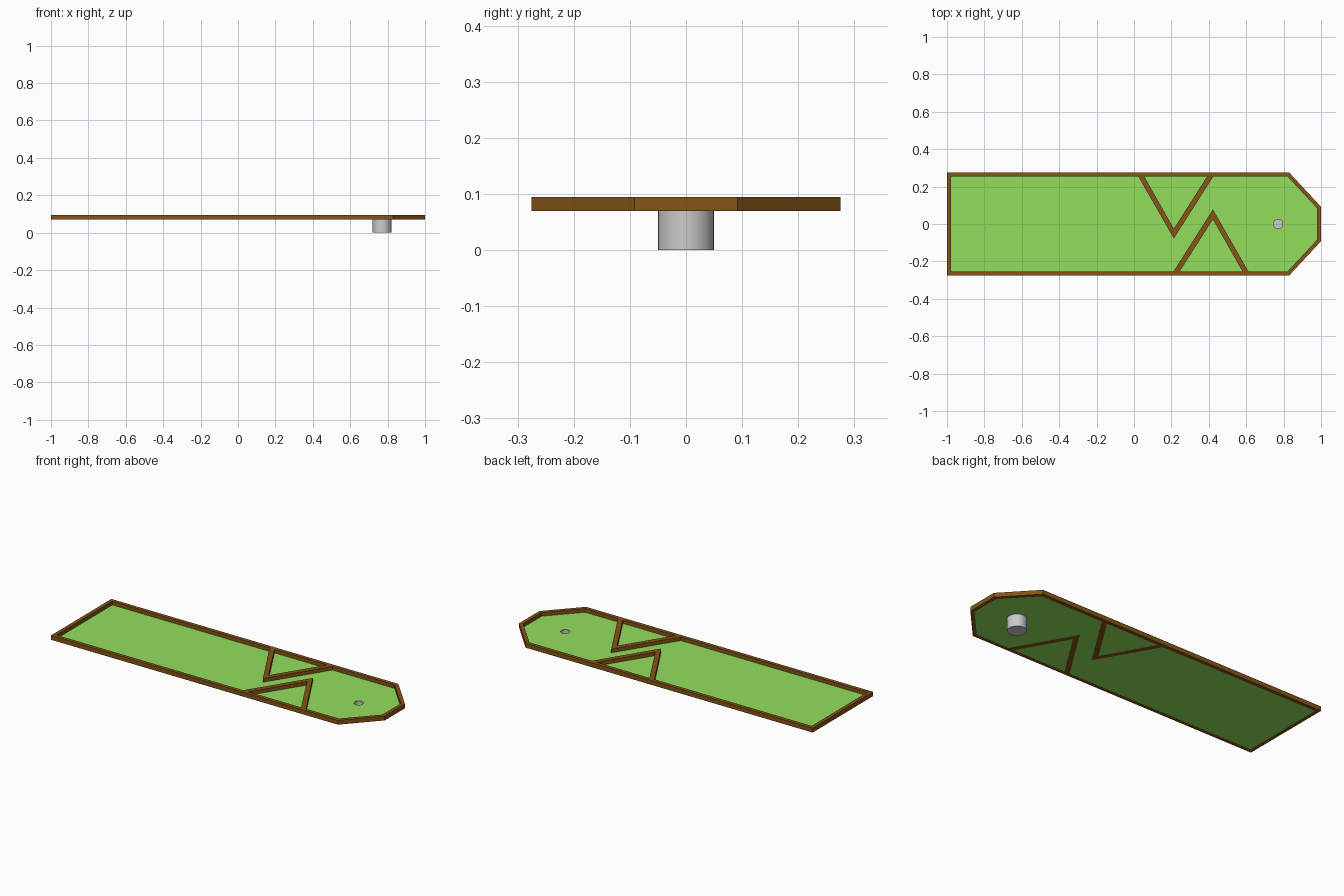
import bpy, bmesh, math
from mathutils import Matrix, Vector

if "Cube" in bpy.data.objects:
    bpy.data.objects.remove(bpy.data.objects["Cube"])

Z0, Z1 = 0.07, 0.095
HOLE = (0.77, 0.0)


def material(name, color):
    m = bpy.data.materials.new(name)
    m.diffuse_color = (*color, 1)
    m.use_nodes = True
    m.node_tree.nodes["Principled BSDF"].inputs["Base Color"].default_value = m.diffuse_color
    return m


wood = material("wood", (0.23, 0.09, 0.008))
turf = material("turf", (0.29, 0.74, 0.11))


def plate(name, loops, z0, z1, mat):
    """Extrude a flat outline (with optional inner loops as holes)."""
    cu = bpy.data.curves.new(name, 'CURVE')
    cu.dimensions = '2D'
    cu.fill_mode = 'BOTH'
    cu.extrude = (z1 - z0) / 2
    for pts in loops:
        sp = cu.splines.new('POLY')
        sp.points.add(len(pts) - 1)
        for p, (x, y) in zip(sp.points, pts):
            p.co = (x, y, 0, 1)
        sp.use_cyclic_u = True
    tmp = bpy.data.objects.new(name + "_outline", cu)
    bpy.context.collection.objects.link(tmp)
    dg = bpy.context.evaluated_depsgraph_get()
    me = bpy.data.meshes.new_from_object(tmp.evaluated_get(dg))
    bpy.data.objects.remove(tmp)
    bm = bmesh.new()
    bm.from_mesh(me)
    bmesh.ops.translate(bm, verts=bm.verts, vec=(0, 0, (z0 + z1) / 2))
    bmesh.ops.remove_doubles(bm, verts=bm.verts, dist=1e-5)
    bmesh.ops.recalc_face_normals(bm, faces=bm.faces)
    for f in bm.faces:
        f.smooth = False
    bm.to_mesh(me)
    bm.free()
    me.name = name
    me.materials.clear()
    me.materials.append(mat)
    ob = bpy.data.objects.new(name, me)
    bpy.context.collection.objects.link(ob)
    return ob


def mirrored(half):
    return half + [(x, -y) for x, y in reversed(half)]


# Border frame around the course
outer = mirrored([(-1, -0.275), (0.83, -0.275), (1, -0.092)])
inner = mirrored([(-0.979, -0.254), (0.821, -0.254), (0.979, -0.084)])
plate("border_frame", [outer, inner], Z0, Z1, wood)

# Turf floor with the ball hole
hole = [(HOLE[0] + 0.025 * math.cos(a), HOLE[1] + 0.025 * math.sin(a))
        for a in (math.tau * i / 32 for i in range(32))]
plate("turf_floor", [inner, hole], Z0 + 0.0005, Z0 + 0.004, turf)

# Two V-shaped obstacle walls, pointing at each other's side
vee = [(0.023, 0.254), (0.213, -0.078), (0.424, 0.254),
       (0.391, 0.254), (0.213, -0.025), (0.055, 0.254)]
plate("back_obstacle", [vee], Z0, Z1, wood)
plate("front_obstacle", [[(0.635 - x, -y) for x, y in vee]], Z0, Z1, wood)

# Cup under the hole, spun from a profile
bm = bmesh.new()
profile = [(0, 0), (0.05, 0), (0.05, Z0), (0.025, Z0), (0.025, 0.01), (0, 0.01)]
verts = [bm.verts.new((r, 0, z)) for r, z in profile]
edges = [bm.edges.new(p) for p in zip(verts, verts[1:])]
bmesh.ops.spin(bm, geom=verts + edges, cent=(0, 0, 0), axis=(0, 0, 1),
               angle=math.tau, steps=32)
bmesh.ops.remove_doubles(bm, verts=bm.verts, dist=1e-5)
bmesh.ops.recalc_face_normals(bm, faces=bm.faces)
bmesh.ops.translate(bm, verts=bm.verts, vec=(*HOLE, 0))
me = bpy.data.meshes.new("hole_cup")
bm.to_mesh(me)
bm.free()
cup = bpy.data.objects.new("hole_cup", me)
bpy.context.collection.objects.link(cup)
bpy.context.view_layer.objects.active = cup
cup.select_set(True)
bpy.ops.object.shade_smooth_by_angle(angle=math.radians(30))
